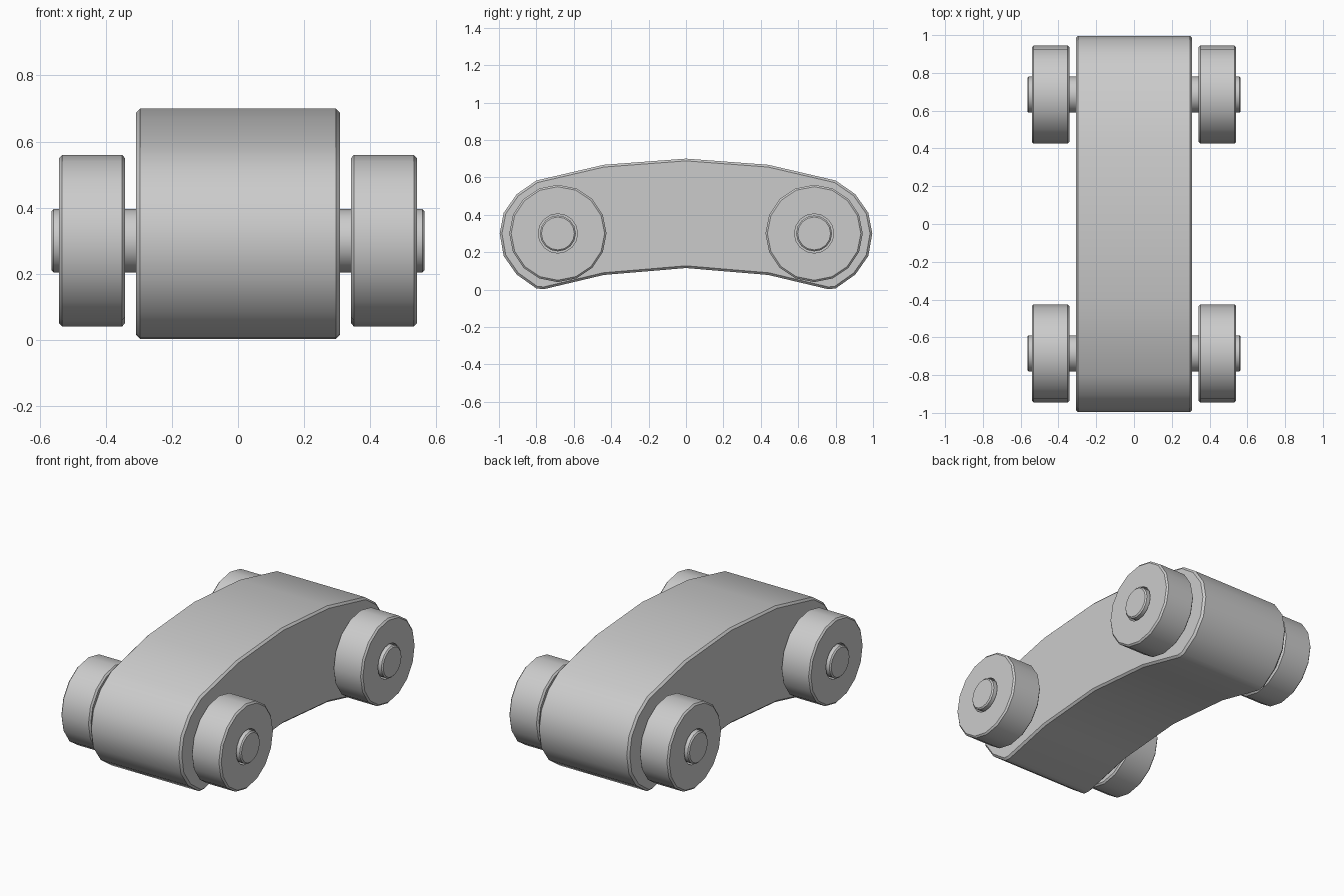
import bpy, bmesh, math

cube = bpy.data.objects.get("Cube")
if cube:
    bpy.data.objects.remove(cube, do_unlink=True)

grey = bpy.data.materials.new("plain grey")
grey.use_nodes = True
colour = (0.6, 0.6, 0.6, 1)
grey.diffuse_color = colour
grey.node_tree.nodes["Principled BSDF"].inputs["Base Color"].default_value = colour

AXLE_Y, AXLE_Z = 0.685, 0.3


def finish(name, bm, angle):
    bmesh.ops.recalc_face_normals(bm, faces=bm.faces)
    mesh = bpy.data.meshes.new(name)
    bm.to_mesh(mesh)
    bm.free()
    mesh.materials.append(grey)
    obj = bpy.data.objects.new(name, mesh)
    bpy.context.collection.objects.link(obj)
    bpy.ops.object.select_all(action='DESELECT')
    obj.select_set(True)
    bpy.context.view_layer.objects.active = obj
    bpy.ops.object.shade_smooth_by_angle(angle=math.radians(angle))
    return obj


def lathe(name, profile, y, closed):
    """Turn (x, radius) points about an axle running along x."""
    bm = bmesh.new()
    sides = 16
    rings = []
    for x, r in profile:
        rings.append([bm.verts.new((x, y + r * math.sin(math.tau * i / sides),
                                    AXLE_Z + r * math.cos(math.tau * i / sides)))
                      for i in range(sides)])
    pairs = list(zip(rings, rings[1:]))
    if closed:
        pairs.append((rings[-1], rings[0]))
    else:
        bm.faces.new(rings[0])
        bm.faces.new(rings[-1])
    for a, b in pairs:
        for i in range(sides):
            j = (i + 1) % sides
            bm.faces.new((a[i], a[j], b[j], b[i]))
    return finish(name, bm, 35)


# Arched body: half outline mirrored front to back, extruded across
half = [(0, 0.70), (0.44, 0.667), (0.80, 0.583), (0.905, 0.51), (0.975, 0.41),
        (0.996, 0.30), (0.975, 0.18), (0.905, 0.08), (0.80, 0.006), (0.76, 0.002),
        (0.44, 0.078), (0, 0.115)]
outline = half + [(-y, z) for y, z in reversed(half[1:-1])]
bm = bmesh.new()
face = bm.faces.new([bm.verts.new((-0.308, y, z)) for y, z in outline])
side = bmesh.ops.extrude_face_region(bm, geom=[face])
bmesh.ops.translate(bm, vec=(0.616, 0, 0),
                    verts=[v for v in side["geom"] if isinstance(v, bmesh.types.BMVert)])
body = finish("body", bm, 35)
bevel = body.modifiers.new("edge bevel", 'BEVEL')
bevel.width = 0.012
bevel.segments = 1
bevel.limit_method = 'ANGLE'
bevel.angle_limit = math.radians(60)

# Axles with wheels at both ends
for end, s in (("front", -1), ("back", 1)):
    y = s * AXLE_Y
    lathe(end + "_axle", [(-0.565, 0.088), (-0.558, 0.096), (0.558, 0.096), (0.565, 0.088)],
          y, False)
    for label, m in (("left", 1), ("right", -1)):
        wheel = [(0.342, 0.105), (0.342, 0.25), (0.351, 0.26),
                 (0.532, 0.26), (0.541, 0.25), (0.541, 0.105)]
        lathe(f"{end}_{label}_wheel", [(m * x, r) for x, r in wheel], y, True)
